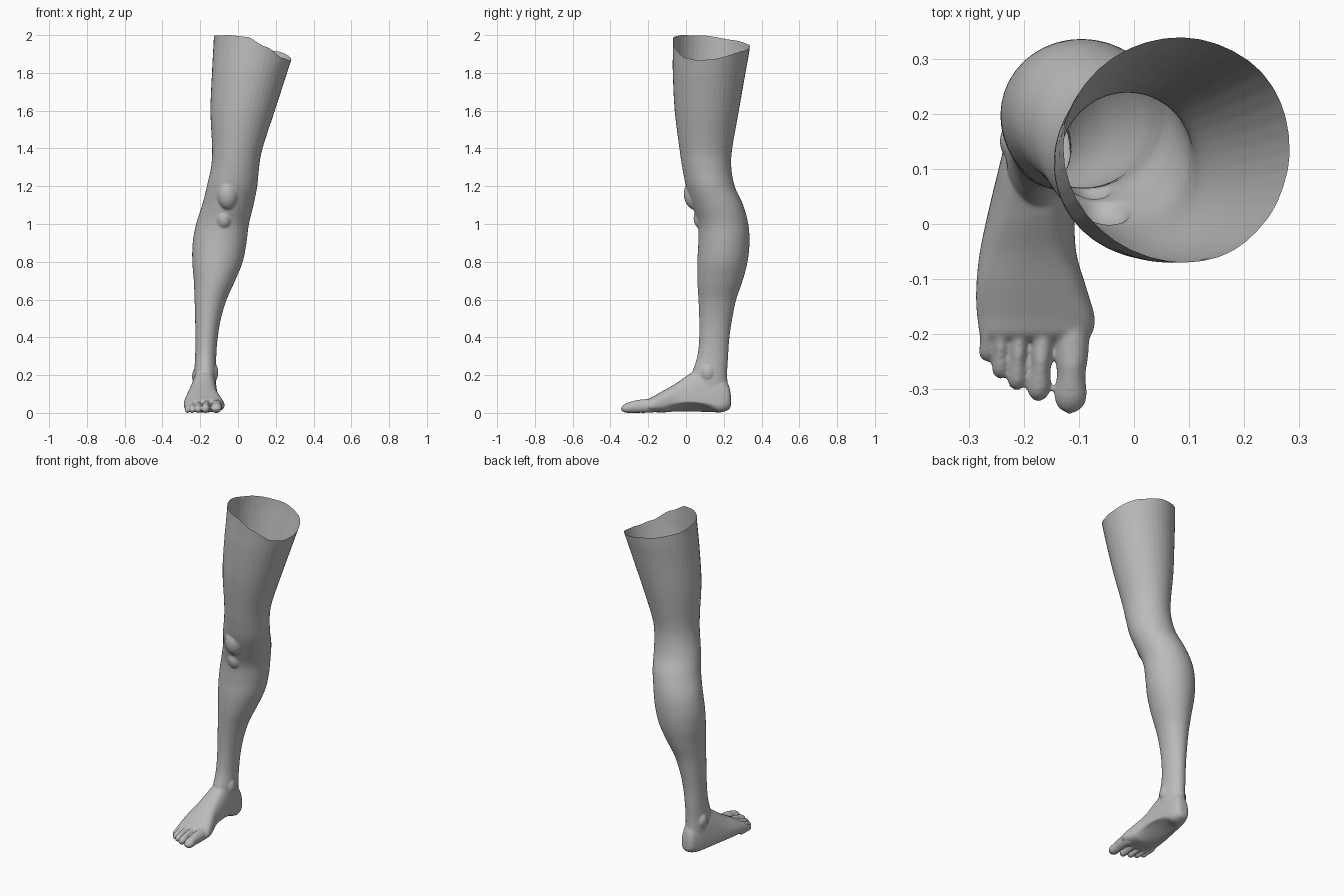
import bpy, bmesh, math
from mathutils import Vector, Matrix

if "Cube" in bpy.data.objects:
    bpy.data.objects.remove(bpy.data.objects["Cube"])

N = 40
bm = bmesh.new()


def spline(rows, steps=5):
    """Catmull-Rom interpolation through table rows."""
    out = []
    for i in range(len(rows) - 1):
        p0, p1, p2 = rows[max(i - 1, 0)], rows[i], rows[i + 1]
        p3 = rows[min(i + 2, len(rows) - 1)]
        for k in range(steps):
            t = k / steps
            out.append([0.5 * (2 * b + (c - a) * t + (2 * a - 5 * b + 4 * c - d) * t * t
                               + (3 * b - a - 3 * c + d) * t ** 3)
                        for a, b, c, d in zip(p0, p1, p2, p3)])
    out.append(list(rows[-1]))
    return out


def loft(rings):
    """Closed skin through a list of point rings."""
    vs = [[bm.verts.new(p) for p in r] for r in rings]
    n = len(vs[0])
    for a, b in zip(vs, vs[1:]):
        for i in range(n):
            bm.faces.new((a[i], a[(i + 1) % n], b[(i + 1) % n], b[i]))
    bm.faces.new(vs[0][::-1])
    bm.faces.new(vs[-1])


def blob(c, r):
    m = Matrix.Translation(c) @ Matrix.Diagonal((*r, 1))
    bmesh.ops.create_uvsphere(bm, u_segments=24, v_segments=16, radius=1, matrix=m)


def angles(n=N):
    return [2 * math.pi * i / n for i in range(n)]


# Leg: height, left x, right x, front y, back y
leg_rows = [
    (2.12, -.13, .345, -.07, .35), (2.0, -.128, .325, -.07, .345), (1.9, -.133, .292, -.07, .333),
    (1.8, -.138, .26, -.07, .315), (1.6, -.146, .195, -.06, .28), (1.4, -.137, .13, -.035, .245),
    (1.3, -.143, .112, -.02, .24), (1.2, -.165, .102, .0, .258), (1.1, -.19, .082, .032, .303),
    (1.0, -.222, .058, .062, .33), (.9, -.24, .045, .065, .336), (.8, -.242, .025, .06, .326),
    (.7, -.234, -.015, .06, .30), (.6, -.23, -.06, .066, .266), (.5, -.227, -.09, .07, .245),
    (.4, -.226, -.107, .07, .23), (.3, -.227, -.115, .06, .223), (.2, -.232, -.114, .03, .218),
    (.12, -.23, -.118, .03, .225)]
loft([[((l + r) / 2 + (r - l) / 2 * math.cos(a), (f + b) / 2 + (b - f) / 2 * math.sin(a), z)
       for a in angles()] for z, l, r, f, b in spline(leg_rows)][::-1])

# Kneecap, shin knob, ankle bones
blob((-.055, .05, 1.16), (.058, .062, .085))
blob((-.075, .09, 1.03), (.045, .05, .06))
blob((-.218, .15, .195), (.026, .035, .045))
blob((-.128, .115, .215), (.024, .035, .045))

# Foot: y, left x, right x, bottom z, top z
foot_rows = [
    (.238, -.19, -.15, .04, .09), (.225, -.208, -.128, .02, .15), (.18, -.226, -.114, .006, .21),
    (.1, -.246, -.11, .006, .25), (.03, -.263, -.108, .008, .215), (-.05, -.28, -.105, .008, .16),
    (-.12, -.287, -.085, .006, .12), (-.17, -.285, -.071, .008, .092), (-.2, -.28, -.076, .014, .076),
    (-.212, -.268, -.09, .022, .06)]


def foot_ring(y, l, r, zb, zt):
    arch = .05 * max(0, 1 - ((y - .03) / .14) ** 2)
    ring = []
    low = zb + min(.05, (zt - zb) * .4)      # height of the widest line
    for a in angles():
        c, s = math.cos(a), math.sin(a)
        c2, s2 = math.copysign(abs(c) ** .8, c), math.copysign(abs(s) ** .8, s)
        x = (l + r) / 2 + (r - l) / 2 * c2
        if s >= 0:
            z = low + (zt - low) * s
            x += .018 * s * s * min(1, max(0, (.15 - y) / .2))
        else:
            z = low + (low - zb) * s2
            u = (x - l) / (r - l)
            z += arch * max(0, u - .3) / .7 * -s2
        ring.append((x, y, z))
    return ring


loft([foot_ring(*q) for q in spline(foot_rows)])

# Toes: base x, base y, tip x, tip y, half width, top height
for bx, by, tx, ty, w, h in [
        (-.111, -.17, -.116, -.345, .031, .068), (-.163, -.17, -.174, -.323, .021, .064),
        (-.206, -.165, -.213, -.303, .0175, .06), (-.241, -.16, -.243, -.282, .0155, .056),
        (-.268, -.15, -.267, -.251, .0145, .052)]:
    rings = []
    for i in range(19):
        t = i / 18
        y = by + (ty - by) * t
        d = (y - ty) / (w * 1.25)
        end = math.sqrt(max(.02, 1 - max(0, 1 - d) ** 2))
        rw = w * (1 - .16 * math.exp(-((t - .6) / .16) ** 2)) * end
        top = h + .012 * (1 - t) - .016 * max(0, t - .5) * 2
        cz, rz = (top + .006) / 2, (top - .006) / 2 * end
        x = bx + (tx - bx) * t
        rings.append([(x + rw * math.cos(a), y, cz - .004 * t + rz * math.sin(a)) for a in angles(20)])
    loft(rings)

bmesh.ops.recalc_face_normals(bm, faces=bm.faces)
raw = bpy.data.meshes.new("leg_raw")
bm.to_mesh(raw)
bm.free()
tmp = bpy.data.objects.new("leg_raw", raw)
bpy.context.collection.objects.link(tmp)

# Fuse all parts into one skin
m = tmp.modifiers.new("fuse", 'REMESH')
m.mode, m.voxel_size = 'VOXEL', .005
m = tmp.modifiers.new("soften", 'SMOOTH')
m.factor, m.iterations = .5, 7
dg = bpy.context.evaluated_depsgraph_get()
mesh = bpy.data.meshes.new_from_object(tmp.evaluated_get(dg))
bpy.data.objects.remove(tmp)


# Open slanted thigh rim: height by direction around the thigh
def rim(p):
    a = math.degrees(math.atan2(p.y - .14, p.x - .07)) % 360
    keys = [(0, 1.872), (50, 1.915), (95, 1.947), (150, 1.975), (190, 1.997), (235, 2.0),
            (265, 1.99), (290, 1.94), (318, 1.88), (340, 1.866), (360, 1.872)]
    for (a0, z0), (a1, z1) in zip(keys, keys[1:]):
        if a <= a1:
            t = (a - a0) / (a1 - a0)
            return z0 + (z1 - z0) * t * t * (3 - 2 * t) * .5 + (z1 - z0) * t * .5
    return keys[-1][1]


bm = bmesh.new()
bm.from_mesh(mesh)
for v in bm.verts:
    v.co.z += 2 - rim(v.co)
bmesh.ops.bisect_plane(bm, geom=bm.verts[:] + bm.edges[:] + bm.faces[:], dist=1e-5,
                       plane_co=(0, 0, 2), plane_no=(0, 0, 1), clear_outer=True)
for v in bm.verts:
    v.co.z -= 2 - rim(v.co)
low = min(v.co.z for v in bm.verts)
for v in bm.verts:
    v.co.z -= low * max(0, 1 - v.co.z / .3)
for f in bm.faces:
    f.smooth = True
bm.to_mesh(mesh)
bm.free()

mat = bpy.data.materials.new("plain grey")
mat.diffuse_color = (.5, .5, .5, 1)
mat.use_nodes = True
mat.node_tree.nodes["Principled BSDF"].inputs["Base Color"].default_value = mat.diffuse_color
mesh.materials.clear()
mesh.materials.append(mat)
mesh.name = "leg"
leg = bpy.data.objects.new("leg", mesh)
bpy.context.collection.objects.link(leg)
